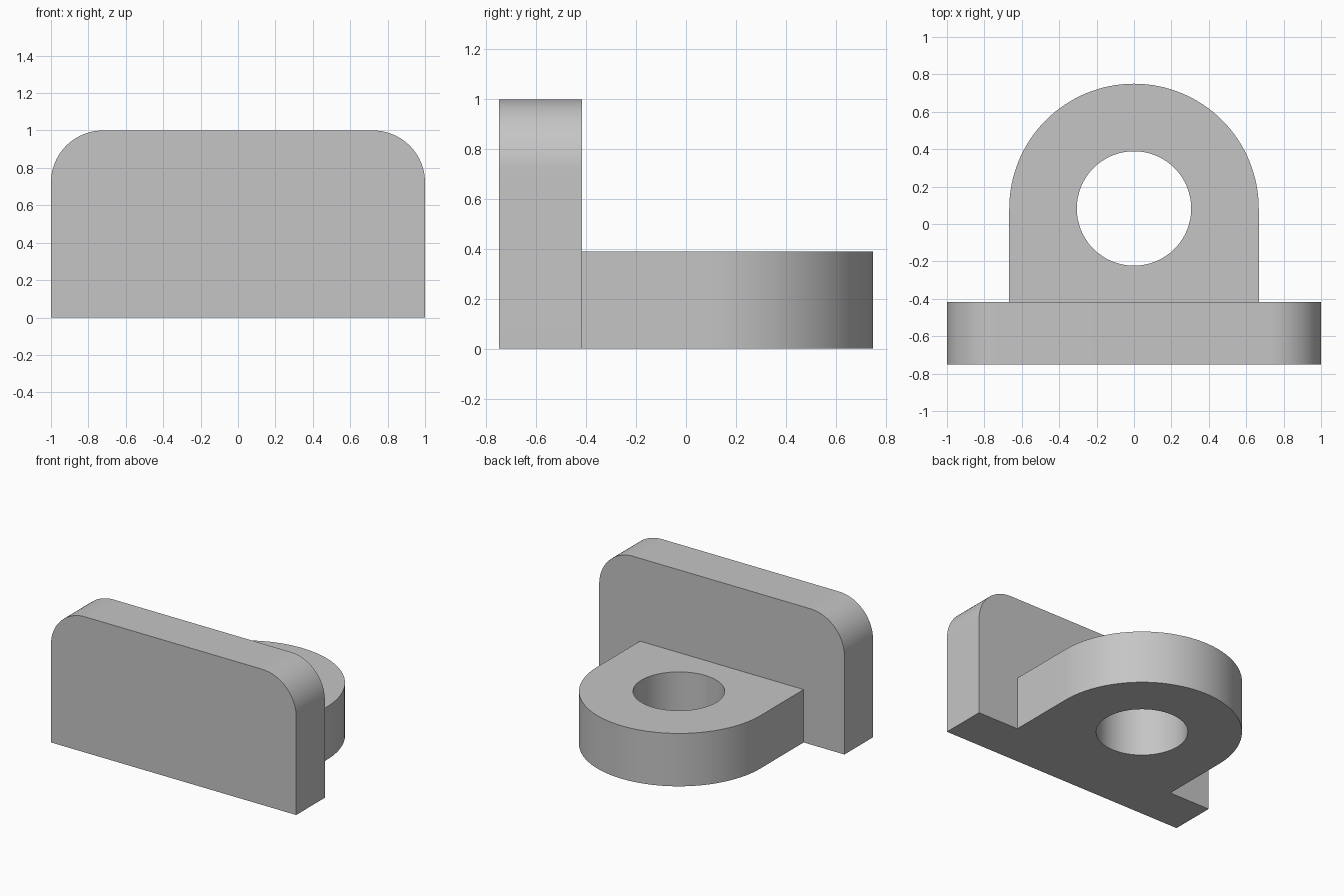
import bpy
import bmesh
from math import sin, cos, radians
from mathutils import Vector

cube = bpy.data.objects.get("Cube")
if cube:
    bpy.data.objects.remove(cube, do_unlink=True)

# Main dimensions
BACK_Y, PLATE_Y = -0.75, -0.417
PLATE_H, CORNER_R = 1.0, 0.278
LUG_R, LUG_Y, LUG_H = 0.667, 0.083, 0.39
HOLE_R = 0.306

grey = bpy.data.materials.new("light_grey")
grey.use_nodes = True
colour = (0.56, 0.56, 0.56, 1)
grey.diffuse_color = colour
grey.node_tree.nodes["Principled BSDF"].inputs["Base Color"].default_value = colour


def arc(cx, cy, r, start, end, steps):
    """Points along an arc, angles in degrees."""
    angles = [radians(start + (end - start) * i / steps) for i in range(steps + 1)]
    return [(cx + r * cos(a), cy + r * sin(a)) for a in angles]


def prism(name, points, push):
    """Extrude a closed outline of 3D points along a vector."""
    bm = bmesh.new()
    face = bm.faces.new([bm.verts.new(p) for p in points])
    new = bmesh.ops.extrude_face_region(bm, geom=[face])["geom"]
    verts = [g for g in new if isinstance(g, bmesh.types.BMVert)]
    bmesh.ops.translate(bm, verts=verts, vec=Vector(push))
    bmesh.ops.recalc_face_normals(bm, faces=bm.faces)
    mesh = bpy.data.meshes.new(name)
    bm.to_mesh(mesh)
    bm.free()
    mesh.materials.append(grey)
    obj = bpy.data.objects.new(name, mesh)
    bpy.context.collection.objects.link(obj)
    return obj


def combine(target, other, operation):
    """Apply a boolean and discard the helper object."""
    mod = target.modifiers.new(operation.lower(), "BOOLEAN")
    mod.operation, mod.solver, mod.object = operation, "EXACT", other
    bpy.ops.object.select_all(action="DESELECT")
    bpy.context.view_layer.objects.active = target
    target.select_set(True)
    bpy.ops.object.modifier_apply(modifier=mod.name)
    bpy.data.objects.remove(other, do_unlink=True)


# Upright plate with rounded top corners
cx, cz = 1 - CORNER_R, PLATE_H - CORNER_R
outline = [(-1, 0), (1, 0)]
outline += arc(cx, cz, CORNER_R, 0, 90, 20) + arc(-cx, cz, CORNER_R, 90, 180, 20)
bracket = prism("bracket", [(x, BACK_Y, z) for x, z in outline], (0, PLATE_Y - BACK_Y, 0))

# Round-ended lug, sunk into the plate so the two fuse cleanly
sunk_y = (BACK_Y + PLATE_Y) / 2
outline = [(-LUG_R, sunk_y), (LUG_R, sunk_y)] + arc(0, LUG_Y, LUG_R, 0, 180, 64)
lug = prism("lug", [(x, y, 0) for x, y in outline], (0, 0, LUG_H))
combine(bracket, lug, "UNION")

# Vertical bore through the lug
bore = arc(0, LUG_Y, HOLE_R, 0, 360, 64)[:-1]
cutter = prism("bore_cutter", [(x, y, -LUG_H) for x, y in bore], (0, 0, 3 * LUG_H))
cutter.hide_render = True
combine(bracket, cutter, "DIFFERENCE")

bpy.ops.object.shade_smooth_by_angle(angle=radians(30))
